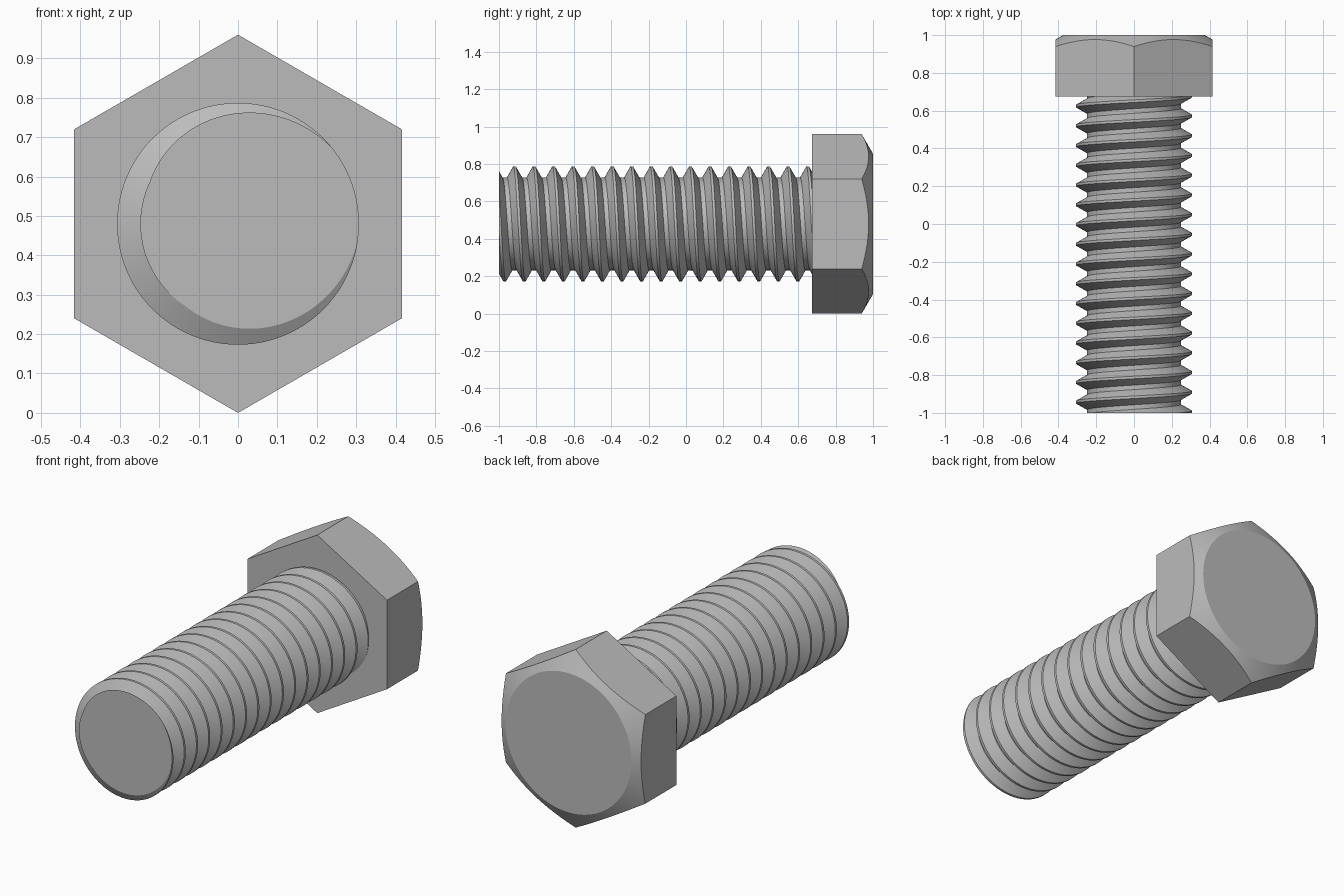
import bpy, bmesh
from math import sin, cos, pi, radians, tan
from mathutils import Vector

cube = bpy.data.objects.get("Cube")
if cube:
    bpy.data.objects.remove(cube, do_unlink=True)

AXIS_Z = 0.48          # height of the bolt axis
SEGMENTS = 96

steel = bpy.data.materials.new("grey_steel")
steel.use_nodes = True
GREY = (0.5, 0.5, 0.5, 1)
steel.diffuse_color = GREY
steel.node_tree.nodes["Principled BSDF"].inputs["Base Color"].default_value = GREY


def polar(angle, radius, y):
    """Point around the bolt axis, starting at the top and turning towards +x."""
    return Vector((radius * sin(angle), y, AXIS_Z + radius * cos(angle)))


def finish(bm, name):
    bmesh.ops.recalc_face_normals(bm, faces=bm.faces)
    mesh = bpy.data.meshes.new(name)
    bm.to_mesh(mesh)
    bm.free()
    mesh.materials.append(steel)
    obj = bpy.data.objects.new(name, mesh)
    bpy.context.collection.objects.link(obj)
    bpy.ops.object.select_all(action="DESELECT")
    obj.select_set(True)
    bpy.context.view_layer.objects.active = obj
    bpy.ops.object.shade_smooth_by_angle(angle=radians(25))


def build_head(y_under=0.675, y_top=1.0, corner=0.48, face_radius=0.375):
    """Hexagonal prism with a 30 degree conical chamfer on its outer end."""
    bm = bmesh.new()
    rings = [[], [], []]
    for i in range(SEGMENTS):
        a = 2 * pi * i / SEGMENTS
        hex_r = corner * cos(pi / 6) / cos(a % (pi / 3) - pi / 6)
        drop = (hex_r - face_radius) * tan(pi / 6)
        for ring, r, y in zip(rings, (hex_r, hex_r, face_radius),
                              (y_under, y_top - drop, y_top)):
            ring.append(bm.verts.new(polar(a, r, y)))
    for low, high in zip(rings, rings[1:]):
        for i in range(SEGMENTS):
            j = (i + 1) % SEGMENTS
            bm.faces.new((low[i], low[j], high[j], high[i]))
    bm.faces.new(rings[0])
    bm.faces.new(rings[-1])
    finish(bm, "hex_head")


def build_shank(y_start=-1.0, y_end=0.69, pitch=0.1045, crest=0.307, root=0.248):
    """Right-handed helical thread, trimmed flat at both ends."""
    # thread profile over one pitch: (offset as a share of pitch, radius)
    profile = [(-0.065, crest), (0.065, crest), (0.385, root), (0.615, root)]
    first_crest, turns = -0.917 - 3 * pitch, 21
    bm = bmesh.new()
    rows = []
    for turn in range(turns):
        for share, radius in profile:
            rows.append([bm.verts.new(polar(
                2 * pi * i / SEGMENTS, radius,
                first_crest + pitch * (turn + share + i / SEGMENTS)))
                for i in range(SEGMENTS)])
    n = len(profile)
    # each row runs on into the row one turn further along
    for j in range(len(rows) - n - 1):
        low, high = rows[j] + rows[j + n][:1], rows[j + 1] + rows[j + 1 + n][:1]
        for i in range(SEGMENTS):
            bm.faces.new((low[i], low[i + 1], high[i + 1], high[i]))
    # trim and cap the ends
    for y, side in ((y_start, -1), (y_end, 1)):
        cut = bmesh.ops.bisect_plane(
            bm, geom=bm.verts[:] + bm.edges[:] + bm.faces[:], dist=1e-6,
            plane_co=(0, y, 0), plane_no=(0, side, 0), clear_outer=True)
        rim = [e for e in cut["geom_cut"] if isinstance(e, bmesh.types.BMEdge)]
        bmesh.ops.contextual_create(bm, geom=rim)
    finish(bm, "threaded_shank")


build_head()
build_shank()
